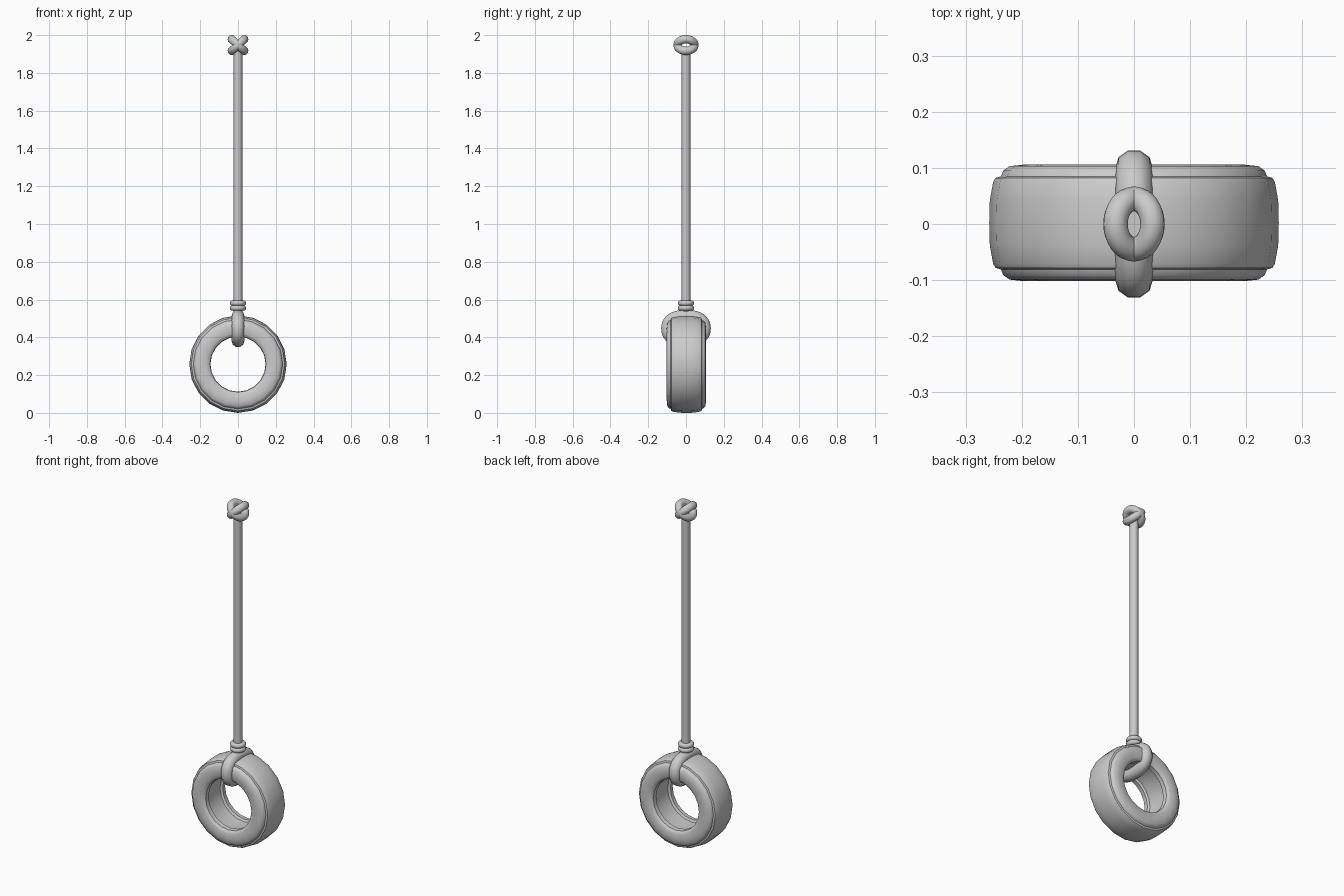
import bpy, bmesh, math

if "Cube" in bpy.data.objects:
    bpy.data.objects.remove(bpy.data.objects["Cube"])


def smooth(obj, angle=40):
    bpy.ops.object.select_all(action='DESELECT')
    obj.select_set(True)
    bpy.context.view_layer.objects.active = obj
    bpy.ops.object.shade_smooth_by_angle(angle=math.radians(angle))


def ring(name, major, minor, loc, rot=(0, 0, 0)):
    bpy.ops.mesh.primitive_torus_add(major_radius=major, minor_radius=minor, major_segments=32,
                                     minor_segments=14, location=loc, rotation=rot)
    obj = bpy.context.object
    obj.name = name
    smooth(obj, 60)


# Tyre: half cross-section (radius, y), mirrored and spun around the y axis
half = [(0.258, 0.0), (0.257, 0.04), (0.251, 0.073), (0.247, 0.080), (0.237, 0.083),
        (0.233, 0.093), (0.222, 0.101), (0.195, 0.104), (0.165, 0.102), (0.157, 0.098),
        (0.148, 0.090), (0.146, 0.065), (0.158, 0.058), (0.162, 0.0)]
profile = half + [(r, -y) for r, y in half[-2:0:-1]]
SIDES = 20
bm = bmesh.new()
loops = []
for i in range(SIDES):
    a = 2 * math.pi * i / SIDES
    loops.append([bm.verts.new((r * math.cos(a), y, r * math.sin(a))) for r, y in profile])
n = len(profile)
for i in range(SIDES):
    p, q = loops[i], loops[(i + 1) % SIDES]
    for j in range(n):
        k = (j + 1) % n
        bm.faces.new((p[j], p[k], q[k], q[j]))
bmesh.ops.recalc_face_normals(bm, faces=bm.faces)
mesh = bpy.data.meshes.new("tyre")
bm.to_mesh(mesh)
bm.free()
tyre = bpy.data.objects.new("tyre", mesh)
tyre.location = (0, 0.002, 0.258)
bpy.context.collection.objects.link(tyre)
smooth(tyre, 35)

# Rope loop threaded through the tyre: a rounded-box path in the yz plane
curve = bpy.data.curves.new("tyre_loop", 'CURVE')
curve.dimensions = '3D'
curve.bevel_depth = 0.034
curve.bevel_resolution = 3
spline = curve.splines.new('POLY')
STEPS = 40
spline.points.add(STEPS - 1)
for i, pt in enumerate(spline.points):
    a = 2 * math.pi * i / STEPS
    c, s = math.cos(a), math.sin(a)
    e = 0.85
    pt.co = (0, 0.099 * math.copysign(abs(c) ** e, c),
             0.447 + 0.066 * math.copysign(abs(s) ** e, s), 1)
spline.use_cyclic_u = True
loop = bpy.data.objects.new("tyre_loop", curve)
bpy.context.collection.objects.link(loop)
bpy.ops.object.select_all(action='DESELECT')
loop.select_set(True)
bpy.context.view_layer.objects.active = loop
bpy.ops.object.convert(target='MESH')
smooth(bpy.context.object, 60)

# Hanging rope
bpy.ops.mesh.primitive_cylinder_add(vertices=16, radius=0.023, depth=1.39, location=(0, 0, 1.225))
rope = bpy.context.object
rope.name = "rope"
smooth(rope)

# Wrapped binding above the tyre
for i, z in enumerate((0.555, 0.581)):
    ring(f"binding_{i + 1}", 0.029, 0.014, (0, 0, z))

# Top knot: two crossed rings
for i, s in enumerate((1, -1)):
    ring(f"knot_ring_{i + 1}", 0.045, 0.022, (0, 0, 1.9475), (0, s * math.radians(43), 0))
